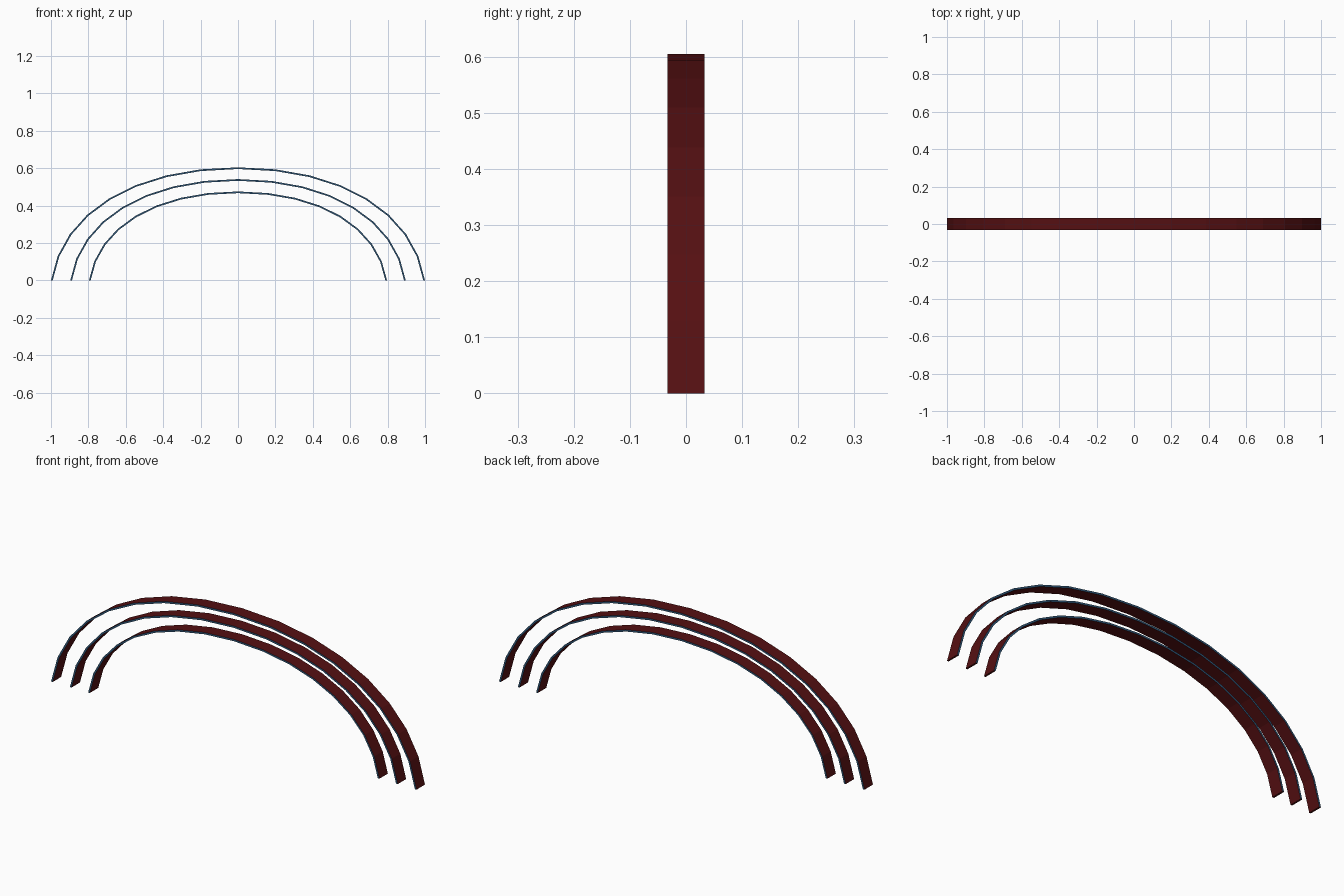
import bpy, bmesh
from mathutils import Vector
from mathutils.geometry import interpolate_bezier

cube = bpy.data.objects.get("Cube")
if cube:
    bpy.data.objects.remove(cube, do_unlink=True)


def make_material(name, rgb):
    mat = bpy.data.materials.new(name)
    mat.use_nodes = True
    mat.diffuse_color = (*rgb, 1)
    mat.node_tree.nodes["Principled BSDF"].inputs["Base Color"].default_value = (*rgb, 1)
    return mat


RED = make_material("dark red", (0.09, 0.005, 0.006))
BLUE = make_material("steel blue", (0.03, 0.10, 0.20))
HALF_DEPTH = 0.033
THICKNESS = 0.009


def arch_curve(width, height):
    """Half arch from the foot to the crown, mirrored to the other foot."""
    handles = [(1, 0), (0.945, 0.6), (0.56, 1), (0, 1)]
    pts = [Vector((x * width, 0, z * height)) for x, z in handles]
    half = interpolate_bezier(*pts, 9)
    return half + [Vector((-p.x, 0, p.z)) for p in reversed(half[:-1])]


def build_arch(name, width, height):
    outer = arch_curve(width, height)
    inner = arch_curve(width - THICKNESS, height - THICKNESS)
    bm = bmesh.new()
    # Flat strip outline, then pushed back to make the band
    front = [[bm.verts.new((p.x, -HALF_DEPTH, p.z)) for p in line] for line in (outer, inner)]
    faces = [bm.faces.new((front[0][i], front[0][i + 1], front[1][i + 1], front[1][i]))
             for i in range(len(outer) - 1)]
    result = bmesh.ops.extrude_face_region(bm, geom=faces, use_keep_orig=True)
    moved = [v for v in result["geom"] if isinstance(v, bmesh.types.BMVert)]
    bmesh.ops.translate(bm, verts=moved, vec=(0, 2 * HALF_DEPTH, 0))
    bmesh.ops.recalc_face_normals(bm, faces=bm.faces)
    # Blue on the front and back rims, red everywhere else
    for face in bm.faces:
        face.material_index = 1 if abs(face.normal.y) > 0.5 else 0
    mesh = bpy.data.meshes.new(name)
    bm.to_mesh(mesh)
    bm.free()
    mesh.materials.append(RED)
    mesh.materials.append(BLUE)
    bpy.context.collection.objects.link(bpy.data.objects.new(name, mesh))


build_arch("outer_arch", 1.0, 0.605)
build_arch("middle_arch", 0.897, 0.542)
build_arch("inner_arch", 0.797, 0.476)
